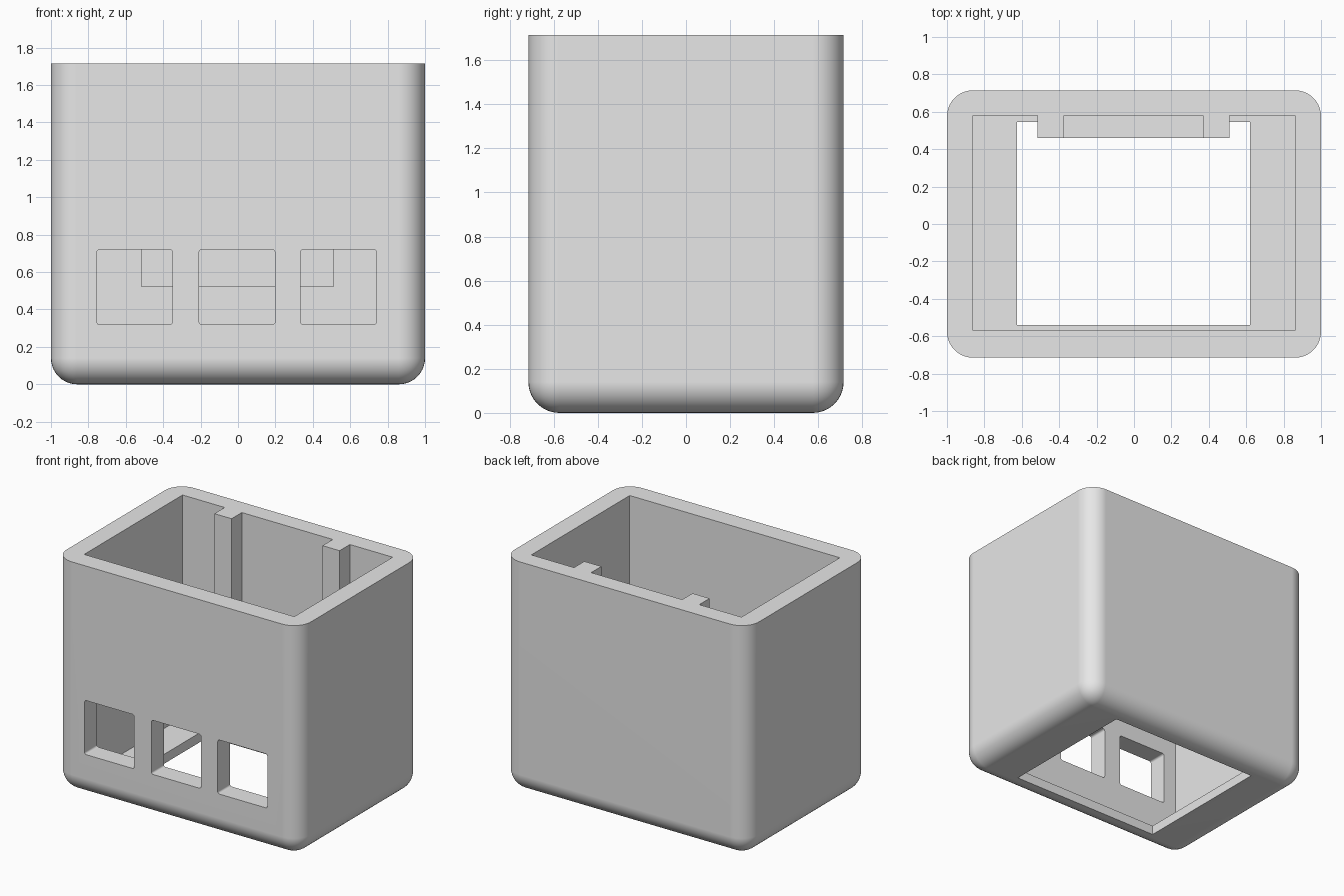
import bpy, bmesh

default = bpy.data.objects.get("Cube")
if default:
    bpy.data.objects.remove(default, do_unlink=True)

grey = bpy.data.materials.new("plain_grey")
grey.use_nodes = True
grey.diffuse_color = (0.8, 0.8, 0.8, 1)
grey.node_tree.nodes["Principled BSDF"].inputs["Base Color"].default_value = (0.8, 0.8, 0.8, 1)


def box(name, low, high, radius=0, segments=1, pick=None):
    """Box between two corners, with the edges chosen by pick rounded."""
    bm = bmesh.new()
    bmesh.ops.create_cube(bm, size=1)
    for v in bm.verts:
        v.co = [a if c < 0 else b for c, a, b in zip(v.co, low, high)]
    if radius:
        bmesh.ops.bevel(bm, geom=[e for e in bm.edges if pick(e)], offset=radius,
                        segments=segments, profile=0.5, affect='EDGES')
    mesh = bpy.data.meshes.new(name)
    bm.to_mesh(mesh)
    bm.free()
    mesh.materials.append(grey)
    obj = bpy.data.objects.new(name, mesh)
    bpy.context.collection.objects.link(obj)
    return obj


def activate(obj):
    bpy.ops.object.select_all(action='DESELECT')
    obj.select_set(True)
    bpy.context.view_layer.objects.active = obj


def cut(target, cutter):
    """Subtract the cutter from the target and discard the cutter."""
    activate(target)
    mod = target.modifiers.new("cut", 'BOOLEAN')
    mod.operation, mod.solver, mod.object = 'DIFFERENCE', 'EXACT', cutter
    bpy.ops.object.modifier_apply(modifier=mod.name)
    bpy.data.objects.remove(cutter, do_unlink=True)


def not_on_rim(edge):
    return any(v.co.z < 0.5 for v in edge.verts)


def runs_along_y(edge):
    a, b = edge.verts
    return abs(a.co.y - b.co.y) > 0.1


# Outer case, rounded on its uprights and base
case = box("case", (-1, -0.715, 0), (1, 0.715, 1.715), 0.14, 10, not_on_rim)

# Cavity, leaving two back rails joined by a low crosspiece
cavity = box("cavity", (-0.86, -0.57, 0.07), (0.86, 0.58, 1.9))
for x0, x1, top in ((-0.515, -0.375, 2), (0.37, 0.51, 2), (-0.45, 0.45, 0.82)):
    cut(cavity, box("rail", (x0, 0.46, 0.52), (x1, 0.7, top)))
cut(case, cavity)

# Opening through the base
cut(case, box("base_opening", (-0.625, -0.54, -0.1), (0.62, 0.545, 0.3)))

# Three front windows with slightly rounded corners
for x in (-0.5525, -0.005, 0.5375):
    cut(case, box("window", (x - 0.203, -0.8, 0.32), (x + 0.203, -0.5, 0.72),
                  0.015, 4, runs_along_y))

# Smooth rounded corners, flat walls
activate(case)
bpy.ops.object.shade_smooth_by_angle(angle=0.6)
normals = case.modifiers.new("flat_walls", 'WEIGHTED_NORMAL')
normals.keep_sharp = True
